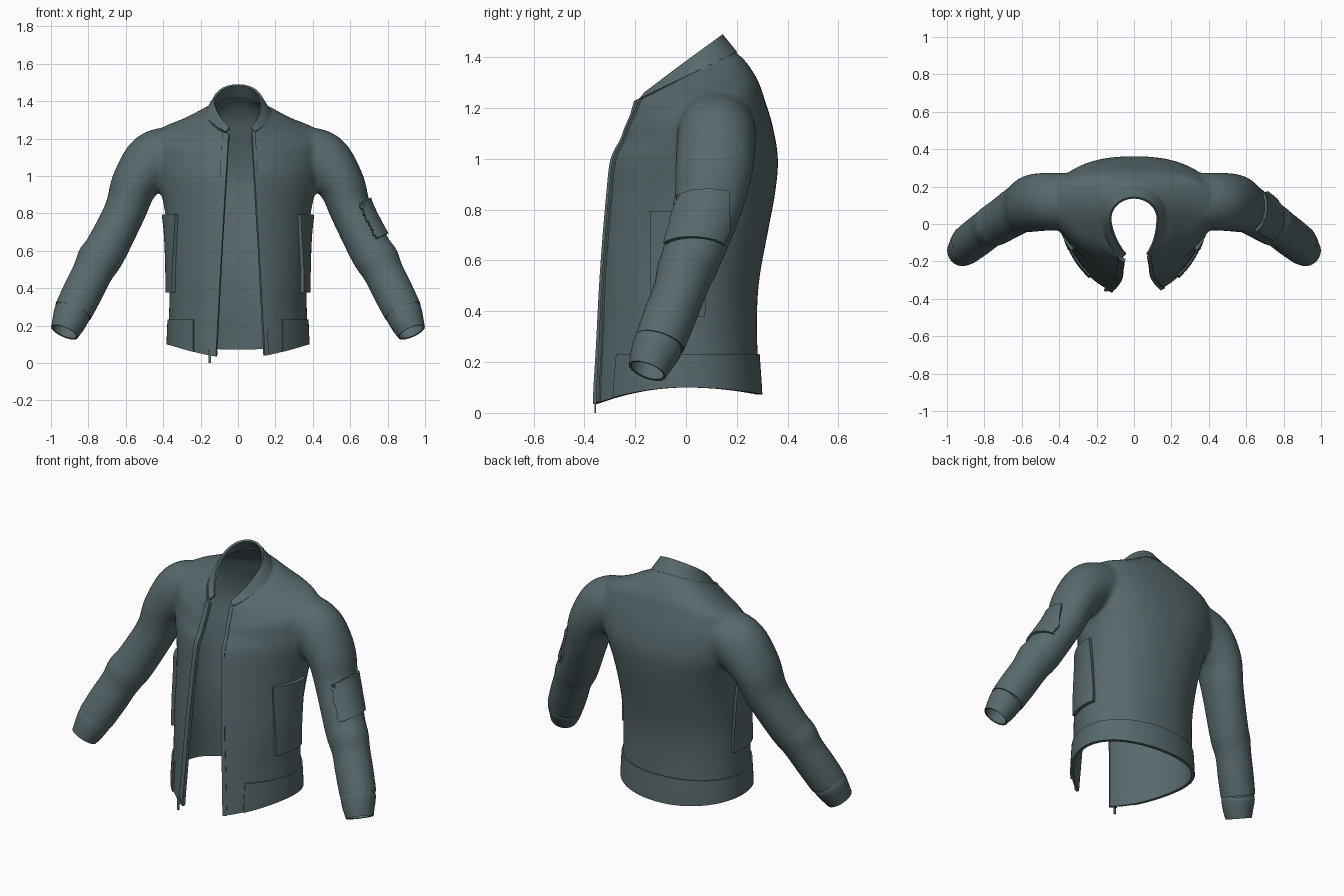
import bpy, bmesh, math
from mathutils import Vector

if "Cube" in bpy.data.objects:
    bpy.data.objects.remove(bpy.data.objects["Cube"])

cloth = bpy.data.materials.new("slate_green_cloth")
cloth.diffuse_color = (0.095, 0.14, 0.15, 1)
cloth.use_nodes = True
cloth.node_tree.nodes["Principled BSDF"].inputs["Base Color"].default_value = cloth.diffuse_color


def dense(rows, n):
    """Catmull-Rom interpolation of rows of numbers."""
    out = []
    for i in range(len(rows) - 1):
        p0, p1, p2, p3 = (rows[max(i - 1, 0)], rows[i], rows[i + 1], rows[min(i + 2, len(rows) - 1)])
        for k in range(n):
            t = k / n
            out.append([0.5 * (2 * b + (c - a) * t + (2 * a - 5 * b + 4 * c - d) * t * t
                               + (3 * b - a - 3 * c + d) * t ** 3) for a, b, c, d in zip(p0, p1, p2, p3)])
    return out + [list(rows[-1])]


def loft(bm, rings, closed=True, cap=False):
    vs = [[bm.verts.new(p) for p in r] for r in rings]
    n = len(vs[0])
    for a, b in zip(vs, vs[1:]):
        for i in range(n if closed else n - 1):
            j = (i + 1) % n
            bm.faces.new((a[i], a[j], b[j], b[i]))
    if cap:
        bm.faces.new(vs[0])
        bm.faces.new(vs[-1])


def section(row, angles):
    """Egg-shaped, tilted body section."""
    z0, s, w, yf, yb, yc, pf, pb = row
    pts = []
    for t in angles:
        c, q = math.cos(t), math.sin(t)
        p, b = (pb, yb - yc) if q > 0 else (pf, yc - yf)
        x = w * math.copysign(abs(c) ** (2 / p), c)
        y = yc + b * math.copysign(abs(q) ** (2 / p), q)
        pts.append(Vector((x, y, z0 + s * y)))
    return pts


def tube(rows, side, n=40):
    """Elliptical rings along a path: x, y, z, radius in y, radius across."""
    rings = []
    c = [Vector(r[:3]) for r in rows]
    for i, r in enumerate(rows):
        t = (c[min(i + 1, len(c) - 1)] - c[max(i - 1, 0)]).normalized()
        u = Vector((0, 1, 0))
        u = (u - u.dot(t) * t).normalized()
        v = t.cross(u)
        ring = [c[i] + u * r[3] * math.cos(a) + v * r[4] * math.sin(a)
                for a in (2 * math.pi * k / n for k in range(n))]
        rings.append([Vector((p.x * side, p.y, p.z)) for p in ring])
    return rings


def make(name, bm):
    me = bpy.data.meshes.new(name)
    bm.to_mesh(me)
    bm.free()
    ob = bpy.data.objects.new(name, me)
    bpy.context.collection.objects.link(ob)
    return ob


def bake(ob):
    bpy.context.view_layer.update()
    dg = bpy.context.evaluated_depsgraph_get()
    me = bpy.data.meshes.new_from_object(ob.evaluated_get(dg))
    ob.modifiers.clear()
    ob.data = me


def finish(ob, thick=0, offset=-1):
    if thick:
        m = ob.modifiers.new("thickness", 'SOLIDIFY')
        m.thickness, m.offset = thick, offset
        bake(ob)
    ob.data.materials.clear()
    ob.data.materials.append(cloth)
    bpy.ops.object.select_all(action='DESELECT')
    ob.select_set(True)
    bpy.context.view_layer.objects.active = ob
    bpy.ops.object.shade_smooth_by_angle(angle=math.radians(40))


def trim(bm, planes, keep):
    """Slice along planes (point, normal), then drop faces failing the rule."""
    for co, no in planes:
        bmesh.ops.bisect_plane(bm, geom=bm.verts[:] + bm.edges[:] + bm.faces[:], dist=1e-4,
                               plane_co=co, plane_no=no)
    dead = [f for f in bm.faces if not keep(f.calc_center_median())]
    bmesh.ops.delete(bm, geom=dead, context='FACES')


# --- solid torso and sleeves, fused into one skin ---
COLLAR_BASE = (1.327, .514, .165, -.215, .19, .03, 1.7, 2)
torso = [
    (-.05, 0, .375, -.39, .295, 0, 1.8, 2.1), (.1, 0, .375, -.388, .293, 0, 1.8, 2.1),
    (.3, 0, .368, -.37, .28, 0, 1.8, 2.1), (.5, 0, .37, -.353, .285, 0, 1.8, 2.1),
    (.7, 0, .378, -.337, .32, .02, 1.7, 2.2), (.86, 0, .40, -.322, .35, .04, 1.6, 2.3),
    (1.0, 0, .44, -.304, .362, .06, 1.5, 2.4), (1.1, .1, .46, -.262, .34, .08, 1.5, 2.4),
    (1.17, .2, .46, -.245, .31, .09, 1.5, 2.3), (1.22, .25, .42, -.225, .29, .1, 1.5, 2.2),
    (1.267, .3, .30, -.215, .262, .08, 1.6, 2.1), (1.308, .42, .21, -.213, .22, .05, 1.7, 2),
    COLLAR_BASE, (1.40, .6, .15, -.2, .16, .03, 1.7, 2)]
sleeve = [
    (.33, .12, 1.13, .15, .14), (.45, .12, 1.08, .155, .157), (.55, .11, .96, .153, .128),
    (.605, .085, .81, .135, .112), (.705, .02, .61, .118, .115), (.745, -.005, .55, .113, .118),
    (.78, -.025, .48, .104, .108), (.825, -.06, .39, .104, .108), (.87, -.095, .30, .102, .105),
    (.905, -.12, .23, .098, .10)]
around = [2 * math.pi * k / 96 for k in range(96)]
bm = bmesh.new()
loft(bm, [section(r, around) for r in dense(torso, 4)], cap=True)
for side in (1, -1):
    loft(bm, tube(dense(sleeve, 5), side), cap=True)
bmesh.ops.recalc_face_normals(bm, faces=bm.faces)
body = make("jacket_body", bm)
m = body.modifiers.new("fuse", 'REMESH')
m.mode, m.voxel_size = 'VOXEL', .014
m = body.modifiers.new("soften", 'SMOOTH')
m.factor, m.iterations = .5, 8
bake(body)

# --- open the hem, neck, wrists and front ---
wrist, along = Vector((.88, -.102, .275)), Vector((.39, -.29, -.87))
left_wrist, left_along = Vector((-.88, -.102, .275)), Vector((-.39, -.29, -.87))


def left_edge(z):
    return -.122 + .06 * z


def right_edge(z):
    return .147 - .06 * z


def shell_rule(p):
    if abs(p.x) > .7:
        return (Vector((abs(p.x), p.y, p.z)) - wrist).dot(along) < 0
    if p.z < .1 and abs(p.x) < .5:
        return False
    if p.z > 1.327 + .514 * p.y and abs(p.x) < .3:
        return False
    return not (p.y < 0 and left_edge(p.z) < p.x < right_edge(p.z))


bm = bmesh.new()
bm.from_mesh(body.data)
trim(bm, [((0, 0, .1), (0, 0, 1)), ((0, 0, 1.327), (0, -.514, 1)),
          (wrist, along), (left_wrist, left_along),
          ((-.122, 0, 0), (1, 0, -.06)), ((.147, 0, 0), (1, 0, .06))], shell_rule)
for v in bm.verts:  # curved hem line, lowest at the front
    if abs(v.co.x) < .45 and v.co.z < .6:
        k = .5 if v.co.y < 0 else .32
        v.co.z -= k * v.co.y ** 2 * min(1, (.6 - v.co.z) / .5)
bm.to_mesh(body.data)
bm.free()
skin = body.data.copy()


def patch(name, planes, keep, thick):
    """Raised cloth panel lifted from the jacket skin."""
    b = bmesh.new()
    b.from_mesh(skin)
    trim(b, planes, keep)
    bmesh.ops.delete(b, geom=[v for v in b.verts if not v.link_faces], context='VERTS')
    finish(make(name, b), thick, 1)


finish(body, .012)

# --- hem band ---
patch("hem_band", [((0, 0, .232), (0, 0, 1)), ((.235, 0, 0), (1, 0, 0)), ((-.235, 0, 0), (1, 0, 0))],
      lambda p: p.z < .232 and abs(p.x) < .5 and not (p.y < 0 and abs(p.x) < .235), .008)

# --- side pockets ---
for side, name in ((1, "right_pocket"), (-1, "left_pocket")):
    patch(name, [((0, 0, .378), (0, 0, 1)), ((0, 0, .795), (0, 0, 1)),
                 ((0, -.13, 0), (0, 1, 0)), ((0, .07, 0), (0, 1, 0))],
          lambda p: .378 < p.z < .795 and -.13 < p.y < .07 and .25 < p.x * side < .465, .02)

# --- sleeve pocket ---
d, o = Vector((.43, 0, -.9)), Vector((.9, 0, .43))
patch("sleeve_pocket", [(d * -.49, d), (d * -.28, d), (o * .945, o), ((0, .165, 0), (0, 1, 0))],
      lambda p: -.49 < p.dot(d) < -.28 and p.dot(o) > .945 and p.y < .165, .014)

# --- zip tapes along both front edges ---
patch("left_zip_tape", [((-.155, 0, 0), (1, 0, -.06))],
      lambda p: p.y < 0 and left_edge(p.z) - .033 < p.x < left_edge(p.z) + .01, .007)
patch("right_zip_tape", [((.165, 0, 0), (1, 0, .06))],
      lambda p: p.y < 0 and right_edge(p.z) - .01 < p.x < right_edge(p.z) + .018, .007)

# --- collar ---
RIM = (1.38, .763, .125, -.195, .14, .03, 1.7, 2)
front = [math.radians(-60 + 300 * k / 60) for k in range(61)]
low, top = section(COLLAR_BASE, front), section(RIM, front)
bm = bmesh.new()
loft(bm, [[a.lerp(b, t) + Vector((.012 * max(0, -a.y / .18), 0, 0)) for a, b in zip(low, top)]
          for t in (-.12, .2, .5, .8, 1)], closed=False)
bmesh.ops.recalc_face_normals(bm, faces=bm.faces)
finish(make("collar", bm), .012, 0)

# --- cuffs ---
cuff = [(.876, -.099, .285, .092, .092), (.888, -.112, .262, .098, .098), (.906, -.133, .215, .09, .09),
        (.928, -.153, .165, .077, .077)]
for side, name in ((1, "right_cuff"), (-1, "left_cuff")):
    bm = bmesh.new()
    loft(bm, tube(dense(cuff, 4), side))
    bmesh.ops.recalc_face_normals(bm, faces=bm.faces)
    finish(make(name, bm), .01, -1)


# --- zip pulls ---
def box(name, centre, size):
    b = bmesh.new()
    bmesh.ops.create_cube(b, size=1)
    for v in b.verts:
        v.co = Vector(centre) + Vector([a * s for a, s in zip(v.co, size)])
    finish(make(name, b))


box("zip_slider", (-.15, -.352, .055), (.022, .014, .03))
box("zip_pull", (-.152, -.358, .021), (.014, .006, .042))
box("sleeve_zip_pull", (.665, -.03, .835), (.02, .014, .04))
